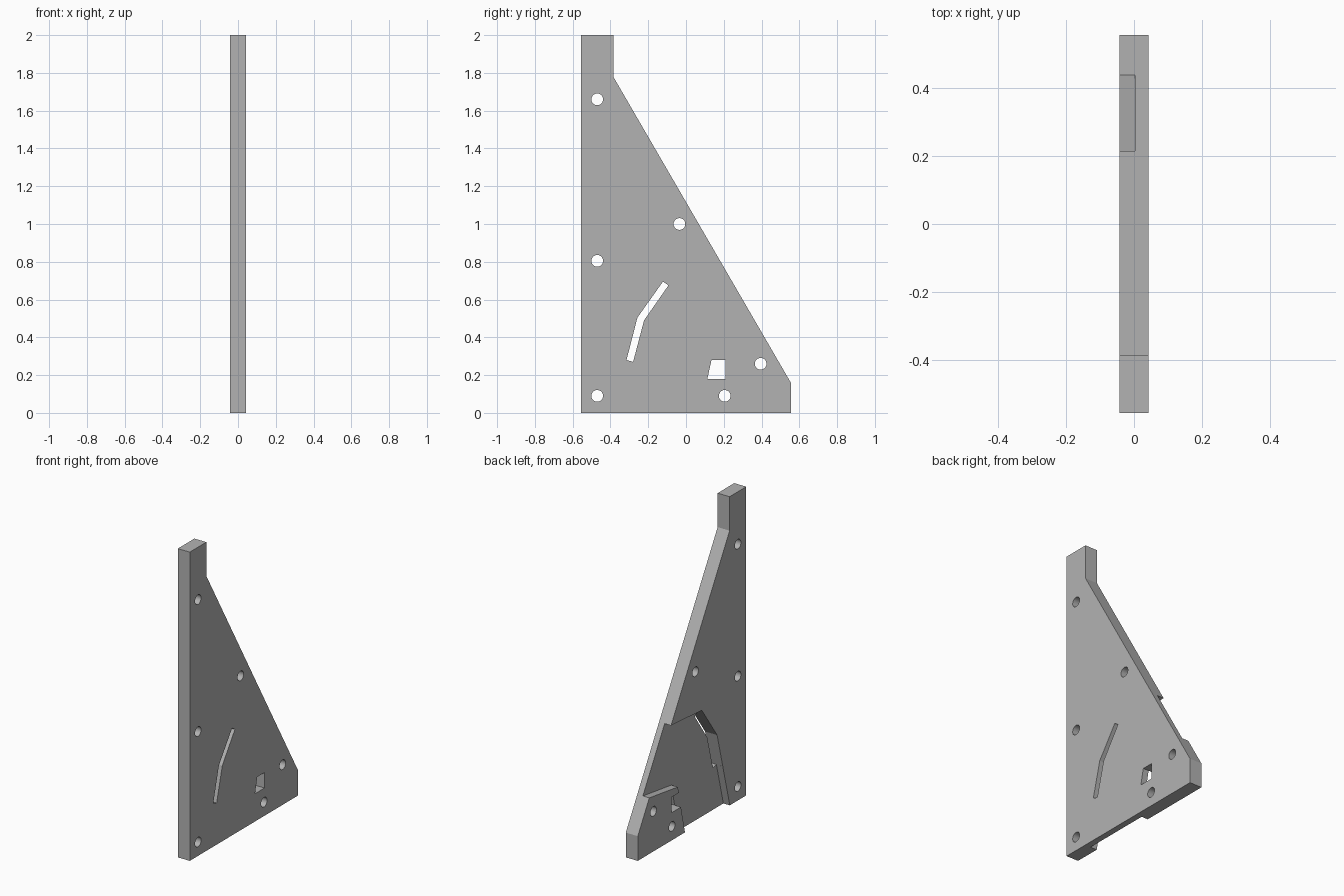
import bpy, bmesh
from math import cos, sin, pi

cube = bpy.data.objects.get("Cube")
if cube:
    bpy.data.objects.remove(cube, do_unlink=True)

HALF = 0.043       # half the plate thickness
FLOOR = 0.003      # x of the pocket floor

grey = bpy.data.materials.new("plain grey")
grey.use_nodes = True
colour = (0.45, 0.45, 0.45, 1)
grey.diffuse_color = colour
grey.node_tree.nodes["Principled BSDF"].inputs["Base Color"].default_value = colour


def prism(name, outline, x0, x1):
    """Extrude a (y, z) outline along x."""
    bm = bmesh.new()
    face = bm.faces.new([bm.verts.new((x0, y, z)) for y, z in outline])
    ext = bmesh.ops.extrude_face_region(bm, geom=[face])
    moved = [v for v in ext["geom"] if isinstance(v, bmesh.types.BMVert)]
    bmesh.ops.translate(bm, verts=moved, vec=(x1 - x0, 0, 0))
    bmesh.ops.recalc_face_normals(bm, faces=bm.faces[:])
    mesh = bpy.data.meshes.new(name)
    bm.to_mesh(mesh)
    bm.free()
    mesh.materials.append(grey)
    obj = bpy.data.objects.new(name, mesh)
    bpy.context.scene.collection.objects.link(obj)
    return obj


def cut(target, name, outline, x0=-0.2, x1=0.2):
    """Subtract a prism from the target and discard the cutter."""
    cutter = prism(name, outline, x0, x1)
    cutter.hide_render = True
    mod = target.modifiers.new(name, 'BOOLEAN')
    mod.operation = 'DIFFERENCE'
    mod.solver = 'EXACT'
    mod.object = cutter
    bpy.context.view_layer.objects.active = target
    bpy.ops.object.modifier_apply(modifier=mod.name)
    bpy.data.objects.remove(cutter, do_unlink=True)


# Tapered side plate
plate = prism("side_plate", [(-0.555, 0), (0.555, 0), (0.555, 0.16),
                             (-0.385, 1.78), (-0.385, 2), (-0.555, 2)], -HALF, HALF)

# Pocket on the inner face, running from the bottom to the sloping edge
cut(plate, "pocket_cutter",
    [(-0.4, -0.05), (-0.257, 0.505), (-0.1, 0.725), (0.216, 0.747), (0.5, 0.767),
     (0.6, 0.387), (0.437, 0.363), (0.145, 0.322), (0.135, 0.28), (0.21, 0.28),
     (0.21, 0.18), (0.113, 0.18), (0.061, -0.05)], -0.2, FLOOR)

# Bent slot and small window through the pocket floor
cut(plate, "slot_cutter", [(-0.315, 0.28), (-0.257, 0.505), (-0.122, 0.695),
                           (-0.093, 0.675), (-0.222, 0.49), (-0.28, 0.27)])
cut(plate, "window_cutter", [(0.113, 0.18), (0.21, 0.18), (0.21, 0.28), (0.135, 0.28)])

# Bolt holes
for y, z in [(-0.47, 0.09), (-0.47, 0.805), (-0.47, 1.66),
             (-0.035, 1.0), (0.205, 0.09), (0.395, 0.26)]:
    ring = [(y + 0.031 * cos(2 * pi * i / 32), z + 0.031 * sin(2 * pi * i / 32))
            for i in range(32)]
    cut(plate, "hole_cutter", ring)

# Smooth hole walls, sharp plate edges
bpy.ops.object.select_all(action='DESELECT')
plate.select_set(True)
bpy.context.view_layer.objects.active = plate
bpy.ops.object.shade_smooth_by_angle(angle=pi / 12)
